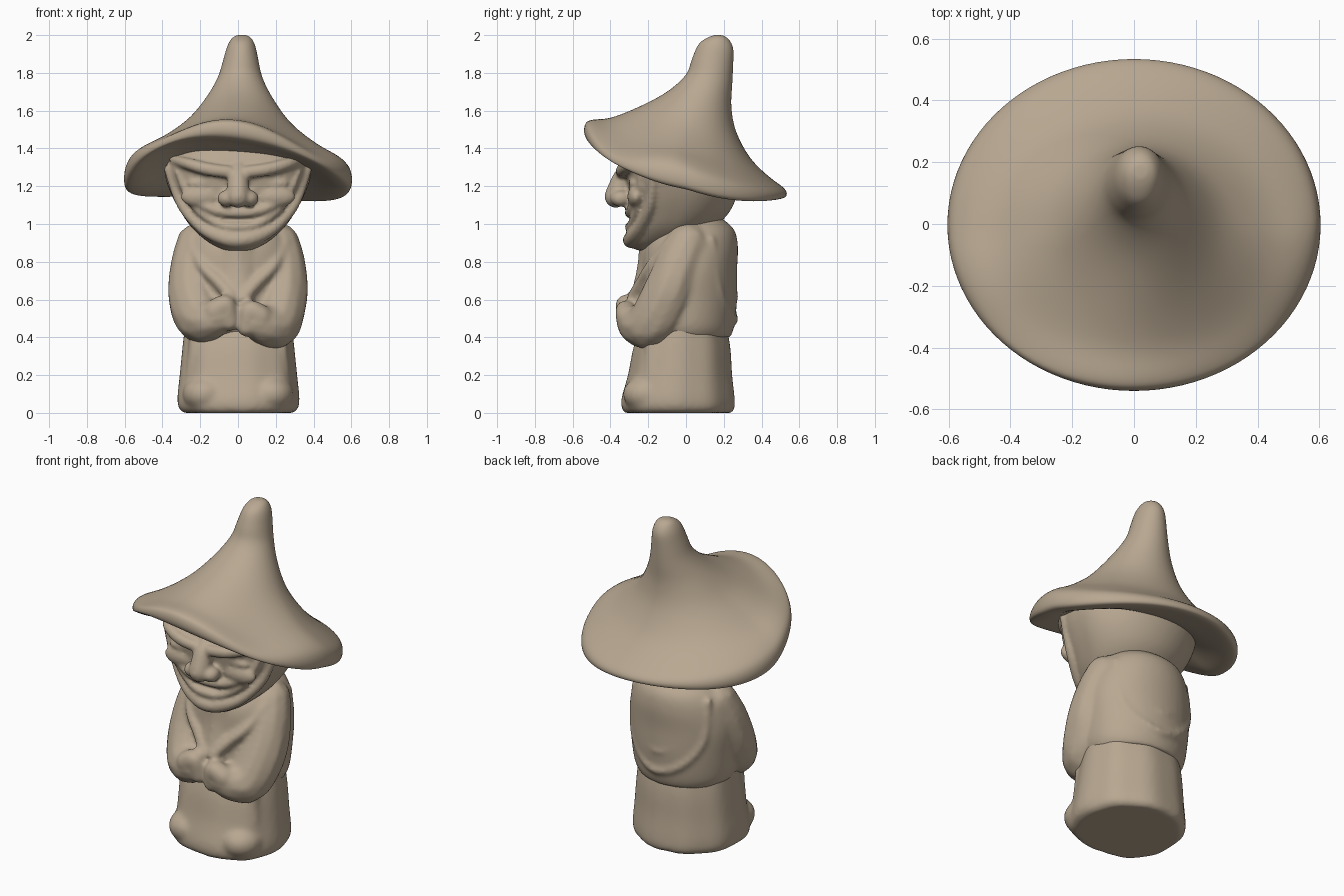
import bpy, bmesh
from math import sin, cos, pi
from mathutils import Vector, Matrix

if "Cube" in bpy.data.objects:
    bpy.data.objects.remove(bpy.data.objects["Cube"])

clay = bpy.data.materials.new("tan clay")
clay.use_nodes = True
COLOUR = (0.48, 0.39, 0.285, 1)
clay.diffuse_color = COLOUR
clay.node_tree.nodes["Principled BSDF"].inputs["Base Color"].default_value = COLOUR


def skin(bm, rings):
    """Bridge rings of points and cap both ends."""
    loops = [[bm.verts.new(p) for p in ring] for ring in rings]
    for a, b in zip(loops, loops[1:]):
        for i in range(len(a)):
            j = (i + 1) % len(a)
            bm.faces.new((a[i], a[j], b[j], b[i]))
    bm.faces.new(loops[0][::-1])
    bm.faces.new(loops[-1])


def catmull(keys, steps=6):
    """Smoothly resample a list of equal-length tuples."""
    k = [Vector(p) for p in keys]
    k = [k[0]] + k + [k[-1]]
    out = []
    for a, b, c, d in zip(k, k[1:], k[2:], k[3:]):
        for i in range(steps):
            t = i / steps
            out.append(b + 0.5 * t * ((c - a) + t * ((2 * a - 5 * b + 4 * c - d)
                       + t * (3 * (b - c) + d - a))))
    return out + [k[-1]]


def body_ring(key, power=2, fold=0, n=64):
    """Ring from (z, centre y, half width, half depth); power squares its front."""
    z, cy, rx, ry = key
    pts = []
    for i in range(n):
        a = 2 * pi * i / n
        c, s = cos(a), sin(a)
        e = 2 / power if s < 0 else 1
        f = 1 + fold * cos(9 * a + 0.6)
        pts.append((rx * f * abs(c) ** e * (1 if c > 0 else -1),
                    cy + ry * f * abs(s) ** e * (1 if s > 0 else -1), z))
    return pts


def chain(bm, keys, steps=8):
    """Tapered round limb or ridge through (x, y, z, radius)."""
    for x, y, z, r in catmull(keys, steps):
        bmesh.ops.create_icosphere(bm, subdivisions=2, radius=r,
                                   matrix=Matrix.Translation((x, y, z)))


def blob(bm, centre, size):
    bmesh.ops.create_icosphere(bm, subdivisions=3, radius=1,
                               matrix=Matrix.Translation(centre) @ Matrix.Diagonal((*size, 1)))


def finish(name, bm, voxel=0, smooth=5):
    """Turn a bmesh into an object, fusing its shells softly when voxel is set."""
    bmesh.ops.recalc_face_normals(bm, faces=bm.faces)
    mesh = bpy.data.meshes.new(name)
    bm.to_mesh(mesh)
    bm.free()
    mesh.materials.append(clay)
    for p in mesh.polygons:
        p.use_smooth = True
    ob = bpy.data.objects.new(name, mesh)
    bpy.context.collection.objects.link(ob)
    if voxel:
        m = ob.modifiers.new("fuse", 'REMESH')
        m.mode, m.voxel_size, m.use_smooth_shade = 'VOXEL', voxel, True
        m = ob.modifiers.new("soften", 'SMOOTH')
        m.factor, m.iterations = 0.5, smooth
    else:
        ob.modifiers.new("subdivision", 'SUBSURF').levels = 1


# Hat: rings given by front (y, z), back (y, z), half width, side z, skew, front wave
hat_keys = [
    (.15, 2.0, .19, 2.0, .02, 2.0, 0, 0), (.11, 1.985, .225, 1.98, .05, 1.985, 0, 0),
    (.065, 1.95, .25, 1.93, .075, 1.94, 0, 0), (.03, 1.87, .25, 1.85, .095, 1.86, 0, 0),
    (0, 1.79, .245, 1.74, .12, 1.77, 0, 0), (-.1, 1.7, .24, 1.62, .18, 1.66, 0, 0),
    (-.25, 1.62, .265, 1.49, .28, 1.53, .02, -.01), (-.4, 1.56, .34, 1.35, .42, 1.42, .05, -.03),
    (-.5, 1.55, .44, 1.25, .54, 1.35, .07, -.055), (-.535, 1.53, .52, 1.19, .595, 1.29, .08, -.05),
    (-.54, 1.48, .535, 1.155, .605, 1.22, .08, -.02), (-.51, 1.445, .51, 1.14, .58, 1.185, .08, .01),
    (-.42, 1.425, .42, 1.165, .5, 1.2, .07, .02), (-.3, 1.385, .28, 1.21, .38, 1.27, .03, .01),
    (-.2, 1.38, .2, 1.27, .22, 1.34, 0, 0)]
rings = []
for yf, zf, yb, zb, rx, zs, skew, wave in catmull(hat_keys, 3):
    ring = []
    lean = max(0, zs - 1.5) * .04
    for i in range(48):
        c, s = cos(2 * pi * i / 48), sin(2 * pi * i / 48)
        z = zs + s * (zb - zf) / 2 + s * s * ((zf + zb) / 2 - zs)
        z += skew * c * min(s, -.3 * s)
        if s < 0:
            z += wave * sin(pi * s * s)
        ring.append((rx * c + lean, (yf + yb) / 2 + s * (yb - yf) / 2, z))
    rings.append(ring)
bm = bmesh.new()
skin(bm, rings)
finish("pointed_hat", bm)

# Head: wedge with a broad flat face
HEAD_POWER = 2.8
head = catmull([(.86, -.19, .07, .07), (.9, -.15, .15, .15), (.97, -.08, .235, .21),
                (1.05, -.035, .295, .255), (1.15, -.015, .35, .285), (1.25, -.015, .385, .3),
                (1.33, -.02, .38, .3), (1.42, -.02, .3, .25)])
bm = bmesh.new()
skin(bm, [body_ring(k, HEAD_POWER) for k in head])


def on_face(x, z, lift, r):
    """Point on the face surface, moved forward by lift."""
    _, cy, rx, ry = min(head, key=lambda k: abs(k[0] - z))
    depth = ry * max(0, 1 - abs(x / rx) ** HEAD_POWER) ** (1 / HEAD_POWER)
    return (x, cy - depth - lift, z, r)


# Jaw rim, lower lip and smiling upper lip
for rim in ([(.37, 1.29, 0, .024), (.3, 1.11, 0, .03), (.2, .99, 0, .034), (.1, .935, -.01, .042), (0, .915, -.01, .045)],
            [(.3, 1.2, 0, .012), (.22, 1.08, .005, .02), (.1, 1.0, .005, .024), (0, .985, .01, .026)],
            [(.32, 1.27, 0, .014), (.26, 1.16, 0, .024), (.14, 1.08, .005, .028), (0, 1.06, .005, .03)]):
    half = [on_face(*k) for k in rim]
    chain(bm, half + [(-x, y, z, r) for x, y, z, r in half[-2::-1]], 12)

for s in (-1, 1):
    # Cheek, closed eyelid and heavy slanted brow
    blob(bm, on_face(s * .19, 1.145, -.015, 0)[:3], (.115, .045, .06))
    blob(bm, on_face(s * .19, 1.215, -.018, 0)[:3], (.08, .028, .024))
    chain(bm, [on_face(s * .05, 1.275, .02, .035), on_face(s * .16, 1.29, .02, .036),
               on_face(s * .27, 1.32, .01, .032), on_face(s * .34, 1.34, 0, .025)])
    # Nostril
    blob(bm, (s * .06, -.345, 1.135), (.05, .055, .045))
# Nose
chain(bm, [(0, -.305, 1.29, .045), (0, -.335, 1.24, .056), (0, -.362, 1.17, .062), (0, -.372, 1.145, .062)])
finish("head", bm, .011, 5)

# Robe skirt with soft folds and the two feet under its hem
bm = bmesh.new()
skirt = catmull([(0, -.04, .29, .28), (.025, -.04, .315, .298), (.08, -.04, .322, .298),
                 (.2, -.03, .31, .275), (.35, -.02, .295, .255), (.48, -.01, .28, .22)])
skin(bm, [body_ring(k, 2.5, .012) for k in skirt])
for s in (-1, 1):
    blob(bm, (s * .175, -.205, .1), (.12, .13, .098))
    chain(bm, [(s * .255, -.17, .1, .035), (s * .24, -.185, .22, .035), (s * .22, -.18, .42, .04)])
finish("robe_skirt", bm, .014, 8)

# Cloak with sleeves, joined hands and draped folds
bm = bmesh.new()
cloak = catmull([(.4, .0, .27, .235), (.46, .0, .3, .255), (.6, .01, .315, .26), (.75, .015, .325, .255),
                 (.88, .025, .3, .25), (.97, .045, .25, .21), (1.03, .06, .17, .13)])
skin(bm, [body_ring(k) for k in cloak])
for s, drop in ((-1, .01), (1, -.02)):
    # Sleeve and hand
    chain(bm, [(s * .21, .01, .89, .12), (s * .235, -.04, .77, .13), (s * .235, -.1, .62, .14),
               (s * .2, -.18, .495 + drop, .135), (s * .145, -.25, .485 + drop, .11),
               (s * .095, -.285, .5 + drop, .085)])
    chain(bm, [(s * .12, -.31, .53 + drop, .065), (s * .065, -.32, .56 + drop, .055),
               (s * .045, -.31, .47 + drop, .05)])
    # Collar edge running down to the hands
    chain(bm, [(s * .25, -.085, .9, .03), (s * .19, -.185, .78, .03),
               (s * .1, -.235, .69, .035), (s * .03, -.28, .61, .035)])
# Chest under the chin
chain(bm, [(0, -.13, .9, .12), (0, -.15, .75, .115), (0, -.18, .6, .12)])
# Drapes hanging across the back
for w, low in ((.25, .5), (.19, .62)):
    chain(bm, [(-w, .14, .94, .02), (-w * .95, .175, low + .2, .025), (-w * .45, .235, low + .04, .028),
               (w * .25, .245, low, .028), (w * .9, .175, low + .14, .025), (w, .135, .92, .02)], 14)
finish("cloak", bm, .013, 8)
